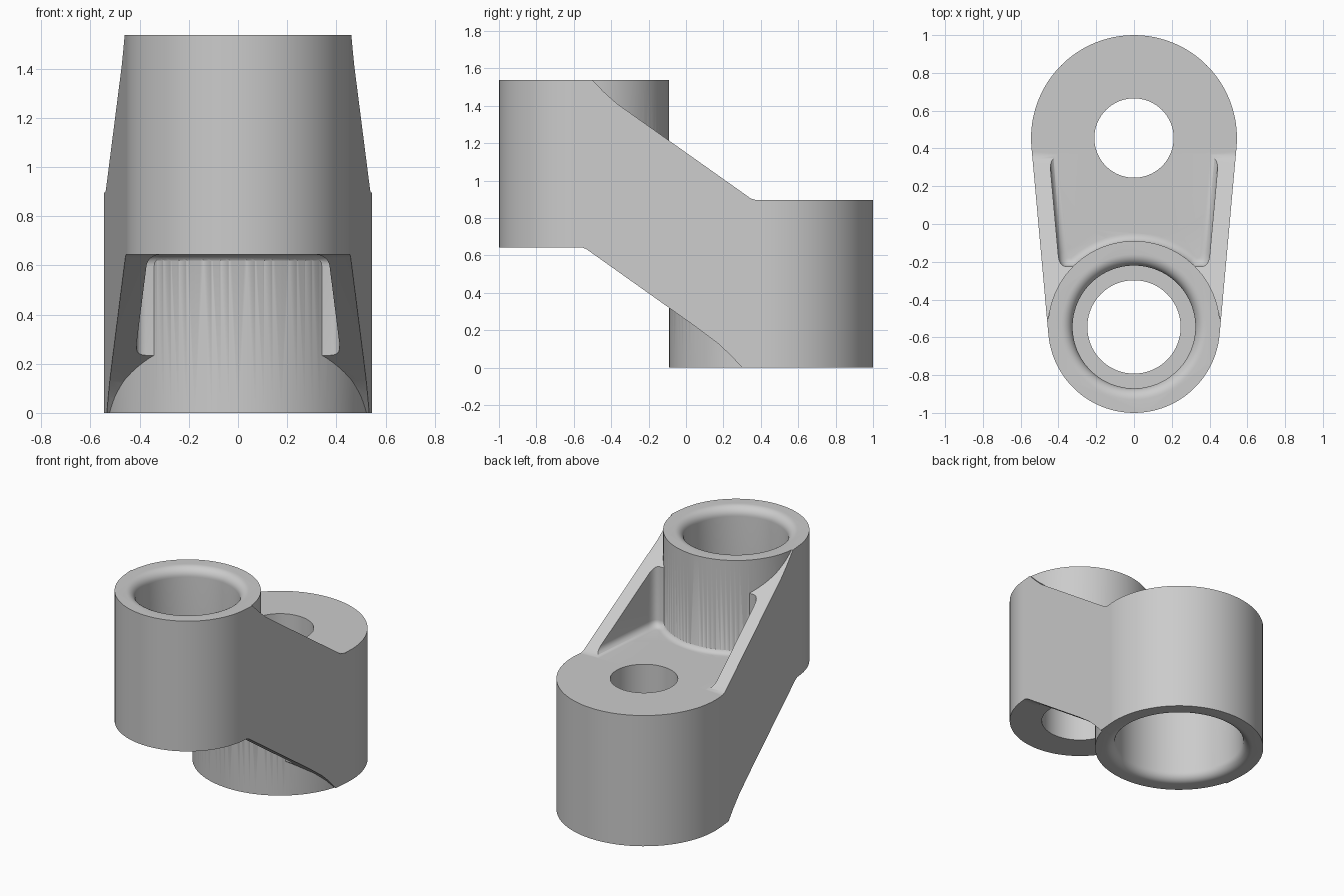
import bpy, bmesh, math

cube = bpy.data.objects.get("Cube")
if cube:
    bpy.data.objects.remove(cube, do_unlink=True)

grey = bpy.data.materials.new("plain_grey")
grey.use_nodes = True
colour = (0.6, 0.6, 0.6, 1)
grey.diffuse_color = colour
grey.node_tree.nodes["Principled BSDF"].inputs["Base Color"].default_value = colour

# Upper front boss and lower back boss: centre y, radius, bottom, top
FY, FR, F0, F1 = -0.545, 0.455, 0.643, 1.537
BY, BR, B0, B1 = 0.455, 0.545, 0.0, 0.897
SLOPE = (BR - FR) / (BY - FY)
COS = math.sqrt(1 - SLOPE ** 2)
SEG = 96


def half_width(y, inset=0.0):
    """Half width of the arm, whose sides are tangent to both bosses."""
    return (FR - inset) / COS + (y - FY) * SLOPE / COS


def finish(name, bm):
    bmesh.ops.recalc_face_normals(bm, faces=bm.faces)
    mesh = bpy.data.meshes.new(name)
    bm.to_mesh(mesh)
    bm.free()
    mesh.materials.append(grey)
    obj = bpy.data.objects.new(name, mesh)
    bpy.context.collection.objects.link(obj)
    return obj


def loft(name, loops):
    """Closed solid through matching loops of points."""
    bm = bmesh.new()
    rings = [[bm.verts.new(p) for p in loop] for loop in loops]
    for low, high in zip(rings, rings[1:]):
        for i in range(len(low)):
            j = (i + 1) % len(low)
            bm.faces.new((low[i], low[j], high[j], high[i]))
    bm.faces.new(rings[0])
    bm.faces.new(rings[-1])
    return finish(name, bm)


def lathe(name, y, profile):
    """Solid turned about a vertical axis; profile is (radius, z)."""
    angles = [math.tau * i / SEG for i in range(SEG)]
    return loft(name, [[(r * math.cos(a), y + r * math.sin(a), z) for a in angles]
                       for r, z in profile])


def combine(target, tool, operation):
    mod = target.modifiers.new(operation, "BOOLEAN")
    mod.operation = operation
    mod.solver = "EXACT"
    mod.object = tool
    bpy.context.view_layer.objects.active = target
    bpy.ops.object.modifier_apply(modifier=mod.name)
    bpy.data.objects.remove(tool, do_unlink=True)


def pocket_plan(cy, radius, reach, side, end_y, shrink):
    """Outline between the ribs, with a round wall at the boss, shrunk inwards."""
    inset = 0.09 + shrink
    r = radius - 0.006 + shrink
    wall_y = cy + side * (reach + shrink)
    start = math.acos((reach + shrink) / r)
    corner = (half_width(wall_y, inset), wall_y)
    bend_y = wall_y + side * 0.06
    before = (half_width(bend_y, inset), bend_y)
    after = ((corner[0] + r * math.sin(start)) / 2, wall_y)
    plan = [(half_width(end_y, inset), end_y)]
    for i in range(7):
        t = i / 6
        plan.append(tuple((1 - t) ** 2 * p + 2 * t * (1 - t) * q + t * t * s
                          for p, q, s in zip(before, corner, after)))
    for i in range(15):
        a = start * (1 - i / 14)
        plan.append((r * math.sin(a), cy + side * r * math.cos(a)))
    return plan + [(-x, y) for x, y in reversed(plan[:-1])]


def pocket(name, cy, radius, reach, side, end_y, floor, mouth):
    """Recess cutter with a filleted floor."""
    fillet = 0.045
    up = 1 if mouth > floor else -1
    levels = []
    for i in range(7):
        a = i / 6 * math.pi / 2
        levels.append((fillet * (1 - math.sin(a)), floor + up * fillet * (1 - math.cos(a))))
    levels.append((0, mouth))
    return loft(name, [[(x, y, z) for x, y in pocket_plan(cy, radius, reach, side, end_y, s)]
                       for s, z in levels])


def rounded_rim(r, size, z, up):
    """Convex lip points running from the bore out to the face."""
    return [(r + size * (1 - math.cos(i * math.pi / 16)),
             z - up * size * (1 - math.sin(i * math.pi / 16))) for i in range(9)]


# Sloping arm: side profile widened to the tangent sides
profile = [(-0.586, F1), (-0.5, F1), (-0.44, 1.475), (-0.37, 1.412), (0.32, 0.923),
           (0.345, 0.905), (0.38, B1 - 0.003), (0.406, B1 - 0.003), (0.406, B0), (0.3, B0),
           (0.24, 0.065), (0.17, 0.13), (0.05, 0.22), (-0.53, 0.632),
           (-0.555, F0), (-0.586, F0)]
link = loft("offset_link_arm", [[(s * half_width(y), y, z) for y, z in profile]
                                for s in (-1, 1)])

# Recesses above and below the web
combine(link, pocket("top_pocket", FY, FR, 0.32, 1, 0.7, B1, 1.8), "DIFFERENCE")
combine(link, pocket("bottom_pocket", BY, BR, 0.425, -1, -0.8, F0, -0.3), "DIFFERENCE")

# Bosses
combine(link, lathe("front_boss", FY, [(FR, F0), (FR, F1)]), "UNION")
combine(link, lathe("back_boss", BY, [(BR, B0), (BR, B1)]), "UNION")

# Stepped bores with rounded mouths
front_lip = rounded_rim(0.325, 0.06, F1, 1)
combine(link, lathe("front_bore", FY, [(0.247, 0.5), (0.247, 0.95), (0.325, 0.95)]
                    + front_lip + [(front_lip[-1][0], 1.7)]), "DIFFERENCE")
back_lip = rounded_rim(0.415, 0.06, B0, -1)
combine(link, lathe("back_bore", BY, [(0.21, 1.1), (0.21, 0.6), (0.415, 0.6)]
                    + back_lip + [(back_lip[-1][0], -0.2)]), "DIFFERENCE")

# Smooth curved walls, keep machined edges sharp
bpy.ops.object.select_all(action="DESELECT")
link.select_set(True)
bpy.context.view_layer.objects.active = link
bpy.ops.object.shade_smooth_by_angle(angle=math.radians(32))
